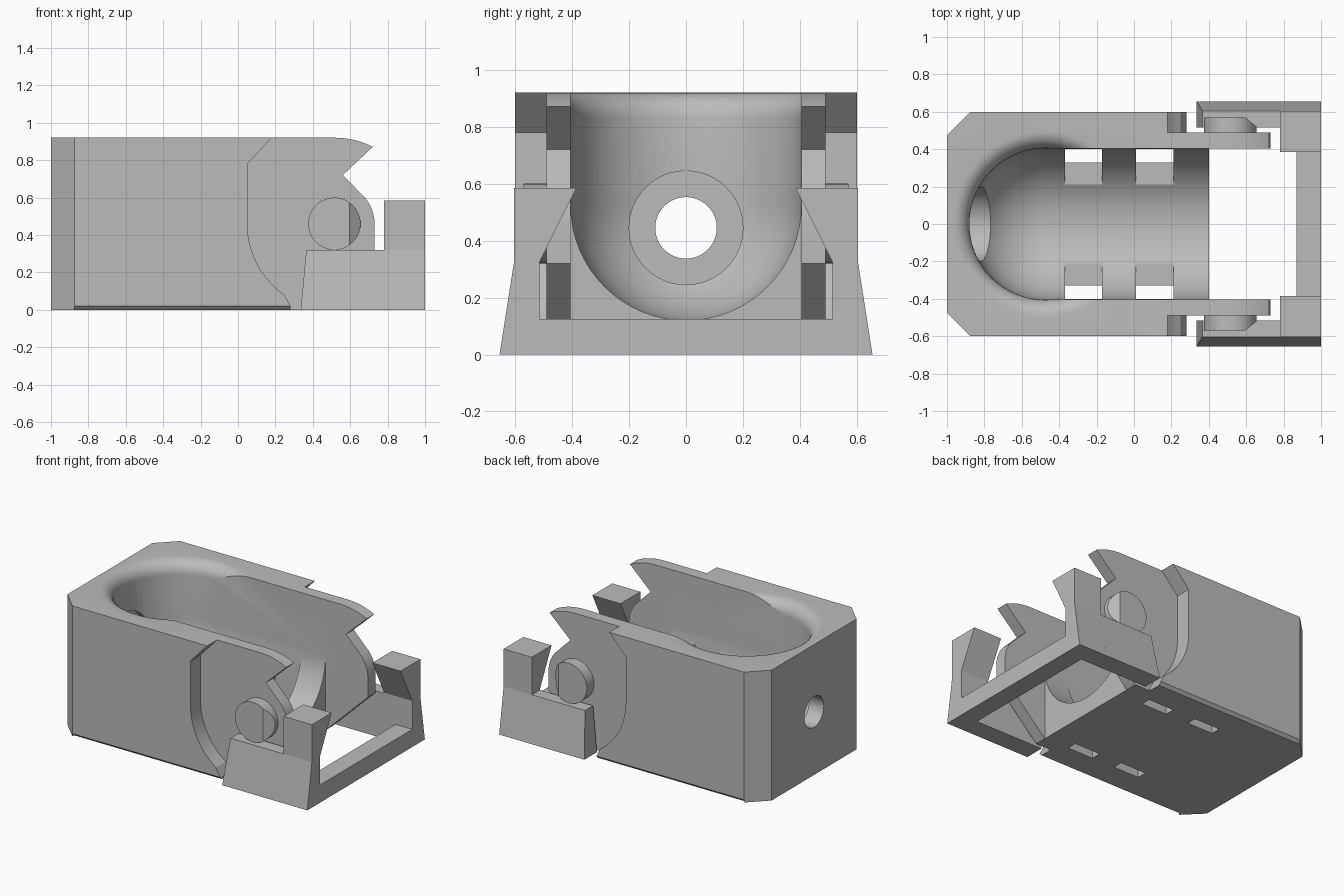
import bpy, bmesh
from math import sin, cos, pi, radians

cube = bpy.data.objects.get("Cube")
if cube:
    bpy.data.objects.remove(cube, do_unlink=True)

grey = bpy.data.materials.new("plain grey")
grey.use_nodes = True
GREY = (0.5, 0.5, 0.5, 1)
grey.diffuse_color = GREY
grey.node_tree.nodes["Principled BSDF"].inputs["Base Color"].default_value = GREY

PX, PZ = 0.515, 0.46      # hinge pivot
R, CX, CZ = 0.405, -0.475, 0.525   # trough radius and bowl centre


def arc(cx, cz, r, a0, a1, n):
    """Points on an arc, angles in degrees."""
    return [(cx + r * cos(radians(a0 + (a1 - a0) * i / n)),
             cz + r * sin(radians(a0 + (a1 - a0) * i / n))) for i in range(n + 1)]


def finish(name, bm):
    bmesh.ops.recalc_face_normals(bm, faces=bm.faces)
    mesh = bpy.data.meshes.new(name)
    bm.to_mesh(mesh)
    bm.free()
    mesh.materials.append(grey)
    ob = bpy.data.objects.new(name, mesh)
    bpy.context.collection.objects.link(ob)
    return ob


def prism(name, pts, axis, lo, hi):
    """Extrude a 2D outline along an axis."""
    place = {"x": lambda p, t: (t, p[0], p[1]),
             "y": lambda p, t: (p[0], t, p[1]),
             "z": lambda p, t: (p[0], p[1], t)}[axis]
    bm = bmesh.new()
    rings = [[bm.verts.new(place(p, t)) for p in pts] for t in (lo, hi)]
    for ring in rings:
        bm.faces.new(ring)
    n = len(pts)
    for i in range(n):
        j = (i + 1) % n
        bm.faces.new((rings[0][i], rings[0][j], rings[1][j], rings[1][i]))
    return finish(name, bm)


def box(name, x0, x1, y0, y1, z0, z1):
    return prism(name, [(y0, z0), (y1, z0), (y1, z1), (y0, z1)], "x", x0, x1)


def lathe(name, profile, steps):
    """Revolve an (r, z) profile around the vertical axis through the bowl centre."""
    bm = bmesh.new()
    rings = []
    for r, z in profile:
        if r < 1e-5:
            rings.append([bm.verts.new((CX, 0, z))] * steps)
        else:
            rings.append([bm.verts.new((CX + r * cos(2 * pi * k / steps),
                                        r * sin(2 * pi * k / steps), z)) for k in range(steps)])
    for a, b in zip(rings, rings[1:]):
        for k in range(steps):
            m = (k + 1) % steps
            bm.faces.new(list(dict.fromkeys((a[k], a[m], b[m], b[k]))))
    return finish(name, bm)


def select(ob):
    bpy.ops.object.select_all(action="DESELECT")
    ob.select_set(True)
    bpy.context.view_layer.objects.active = ob


def modify(ob, tool, operation="DIFFERENCE"):
    tool.hide_render = True
    mod = ob.modifiers.new("bool", "BOOLEAN")
    mod.operation, mod.solver, mod.object = operation, "EXACT", tool
    select(ob)
    bpy.ops.object.modifier_apply(modifier=mod.name)
    bpy.data.objects.remove(tool, do_unlink=True)


def smooth(ob):
    select(ob)
    bpy.ops.object.shade_smooth_by_angle(angle=radians(25))


# Body: side outline with latch notch and rounded hinge ears
outline = [(-1, 0), (0.4, 0), (0.73, 0.32)]
outline += arc(PX, PZ, 0.215, 0, 42, 8)
outline += [(0.56, 0.72)] + arc(PX, PZ, 0.46, 63.4, 90, 8) + [(-1, 0.92)]
body = prism("body", outline, "y", -0.6, 0.6)

# Recesses beside the ears, corner chamfers and lower edge chamfers
recess = [(1, -0.1), (1, 1), (0.254, 1), (0.05, 0.78)]
recess += arc(PX, PZ, 0.465, 180, 235, 16) + [(0.28, 0.02), (0.28, -0.1)]
for s in (-1, 1):
    modify(body, prism("cutter", recess, "y", s * 0.49, s * 0.8))
    modify(body, prism("cutter", [(-1.1, s * 0.373), (-0.773, s * 0.7), (-1.1, s * 0.7)],
                       "z", -0.1, 1.1))
    modify(body, prism("cutter", [(s * 0.57, -0.01), (s * 0.61, 0.03), (s * 0.61, -0.01)],
                       "x", -0.875, 0.5))

# Open end between the ears, round-bottomed trough, and bowl with flared rim
modify(body, box("cutter", 0.4, 1, -R, R, -0.1, 1.1))
trough = arc(0, CZ, R, 180, 360, 32) + [(R, 1.1), (-R, 1.1)]
modify(body, prism("cutter", trough, "x", CX, 0.5))
F = 0.09
bowl = arc(0, CZ, R, -90, 0, 16)
bowl[0] = (0, CZ - R)
bowl += arc(R + F, 0.92 - F, F, 180, 90, 8) + [(R + F, 1.1), (0, 1.1)]
modify(body, lathe("cutter", bowl, 64))

# End hole with counterbore
for r, x0, x1 in ((0.2, -0.885, -0.5), (0.108, -1.1, -0.6)):
    modify(body, prism("cutter", arc(0, 0.445, r, 0, 352.5, 47), "x", x0, x1))

# Strap slots through the floor
for x in (-0.37, 0.01):
    for s in (-1, 1):
        slot = [(0.33, -0.1), (0.4, -0.1), (0.4, 0.55), (0.21, 0.55), (0.21, 0.18), (0.33, 0.18)]
        modify(body, prism("cutter", [(s * y, z) for y, z in slot], "x", x, x + 0.2))
smooth(body)

# Hinge pins with a lead-in slope on the outer end
for s, side in ((1, "left"), (-1, "right")):
    pin = prism(side + "_hinge_pin", arc(PX, PZ, 0.14, 0, 352.5, 47), "y", s * 0.48, s * 0.57)
    slope = [(0.583, s * 0.58), (0.667, s * 0.51), (0.7, s * 0.6)]
    modify(pin, prism("cutter", slope, "z", 0.2, 0.7))
    smooth(pin)

# Swing frame: crossbar, and on each side a sloped arm and an overhanging post
box("frame_crossbar", 0.87, 1, -0.515, 0.515, 0, 0.125)
for s, side in ((1, "left"), (-1, "right")):
    foot = [(s * 0.515, 0), (s * 0.655, 0), (s * 0.605, 0.32)]
    arm = prism(side + "_frame_arm", foot + [(s * 0.515, 0.32)], "x", 0.335, 0.78)
    for v in arm.data.vertices:
        if v.co.x < 0.5 and v.co.z > 0.1:
            v.co.x += 0.03
    prism(side + "_frame_post",
          foot + [(s * 0.605, 0.585), (s * 0.385, 0.585), (s * 0.515, 0.325)], "x", 0.78, 1)
